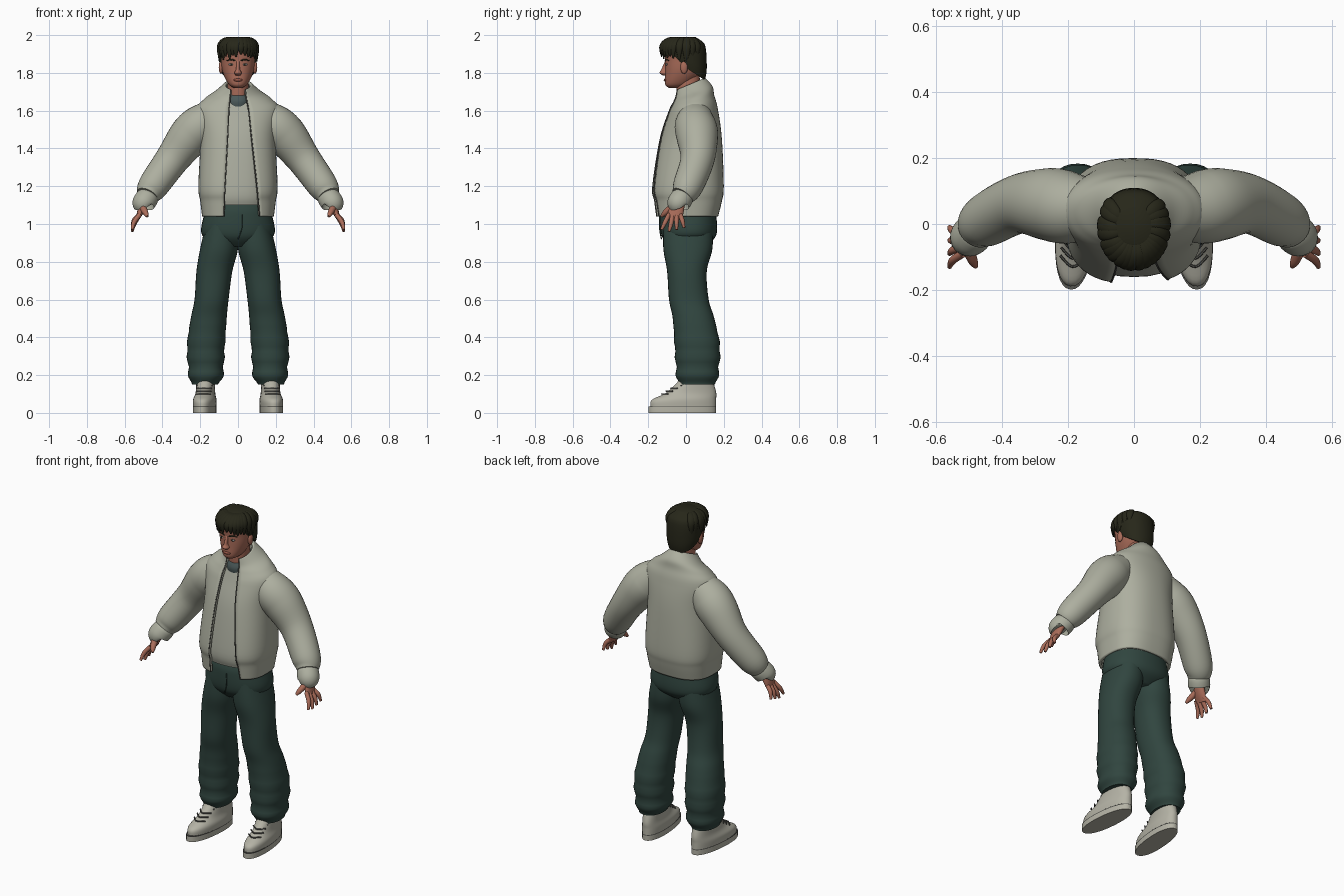
import bpy, bmesh, math, random
from mathutils import Vector, Matrix

if "Cube" in bpy.data.objects:
    bpy.data.objects.remove(bpy.data.objects["Cube"])
random.seed(4)
X, Y, Z = Matrix.Identity(3)


def material(name, *rgb):
    mat = bpy.data.materials.new(name)
    mat.use_nodes = True
    mat.diffuse_color = (*rgb, 1)
    shader = next(node for node in mat.node_tree.nodes if node.type == 'BSDF_PRINCIPLED')
    shader.inputs["Base Color"].default_value = (*rgb, 1)
    return mat


JACKET = material("jacket_cream", .42, .43, .35)
SHIRT = material("shirt_cream", .4, .41, .34)
PANTS = material("dark_green_cloth", .03, .06, .05)
SKIN = material("skin", .4, .15, .1)
HAIR = material("dark_hair", .02, .02, .01)
COLLAR = material("grey_collar", .07, .1, .1)
SHOE = material("shoe_cream", .46, .45, .38)
LIPS = material("lips", .3, .09, .06)
EYE = material("eye_white", .4, .4, .4)
TRIM = material("dark_trim", .09, .09, .08)


def finish(name, bm, mat):
    mesh = bpy.data.meshes.new(name)
    bm.to_mesh(mesh)
    bm.free()
    mesh.materials.append(mat)
    mesh.shade_smooth()
    mesh.set_sharp_from_angle(angle=math.radians(60))
    part = bpy.data.objects.new(name, mesh)
    bpy.context.collection.objects.link(part)
    return part


def smooth(keys, steps=6):
    """Pass a Catmull-Rom curve through a few key rows."""
    keys = [Vector(key) for key in keys]
    rows = []
    for i in range(len(keys) - 1):
        before, start, end = keys[max(i - 1, 0)], keys[i], keys[i + 1]
        after = keys[min(i + 2, len(keys) - 1)]
        for step in range(steps):
            t = step / steps
            cubic = (start - end) * 3 + after - before
            square = before * 2 - start * 5 + end * 4 - after
            rows.append(start + (end - before + (square + cubic * t) * t) * (t / 2))
    return rows + [keys[-1]]


def ring(centre, side, back, power=2.0, count=32, start=0, end=math.tau):
    """Superellipse that begins at the front; start and end leave an opening."""
    def bend(value):
        return math.copysign(abs(value) ** (2 / power), value)
    gaps = count - 1 if start else count
    angles = [start + (end - start) * i / gaps for i in range(count)]
    return [centre + side * bend(math.sin(a)) - back * bend(math.cos(a)) for a in angles]


def loft(name, rings, mat, closed=True):
    """Skin a list of point rings; a closed loft gets end caps."""
    bm = bmesh.new()
    loops = [[bm.verts.new(point) for point in points] for points in rings]
    count = len(loops[0])
    for low, high in zip(loops, loops[1:]):
        for j in range(count if closed else count - 1):
            k = (j + 1) % count
            bm.faces.new((low[j], low[k], high[k], high[j]))
    if closed:
        bm.faces.new(loops[0])
        bm.faces.new(loops[-1])
        bmesh.ops.recalc_face_normals(bm, faces=bm.faces)
    return finish(name, bm, mat)


def level_ring(row, tilt=0.0, fold=0.0, **shape):
    """Level section from a row of height, front, back, half width and centre x."""
    z, front, back, half, x = row
    depth = (back - front) / 2 + fold
    centre = Vector((x, (front + back) / 2, z))
    return ring(centre, X * (half + fold), Vector((0, depth, depth * tilt)), **shape)


def stack(name, keys, mat, power=2.2, tilt=lambda z: 0, fold=lambda z: 0):
    rows = smooth([(*key, 0) if len(key) == 4 else key for key in keys])
    rings = [level_ring(row, tilt(row[0]), fold(row[0]), power=power) for row in rows]
    return loft(name, rings, mat)


def tube(name, keys, mat, side=1, ref=Y, count=16):
    """Sections across a path of x, y, z, radius and an optional second radius."""
    rows = smooth(keys)
    points = [Vector((row[0] * side, row[1], row[2])) for row in rows]
    rings = []
    for i, row in enumerate(rows):
        along = (points[min(i + 1, len(points) - 1)] - points[max(i - 1, 0)]).normalized()
        across = (ref - along * ref.dot(along)).normalized()
        rings.append(ring(points[i], across * row[3], along.cross(across) * row[-1], count=count))
    return loft(name, rings, mat)


def blob(name, place, size, mat):
    bm = bmesh.new()
    bmesh.ops.create_uvsphere(bm, u_segments=16, v_segments=10, radius=1,
                              matrix=Matrix.LocRotScale(Vector(place), None, Vector(size)))
    return finish(name, bm, mat)


# Jacket body, open down the front, with zip edges
body = [(1.04, -.16, .17, .19), (1.12, -.17, .19, .2), (1.2, -.18, .2, .21),
        (1.45, -.14, .19, .2), (1.6, -.09, .17, .22), (1.66, -.07, .15, .18),
        (1.7, -.06, .14, .12), (1.74, -.06, .1, .07)]
collar_height = body[-1][0]
shell = []
for row in smooth([(*key, 0) for key in body]):
    z, half = row[0], row[3]
    below = collar_height - z

    def opening(x):
        return math.asin(x / half)

    shell.append(level_ring(row, tilt=max(0, (z - 1.6) * 3), power=2.0 + below, count=48,
                            start=opening(.04 + .08 * below) ** 1.0,
                            end=math.tau - opening(.04 + .02 * below)))
jacket = loft("jacket_body", shell, JACKET, closed=False)
wall = jacket.modifiers.new("Thickness", 'SOLIDIFY')
wall.thickness, wall.offset = .015, -1
for label, edge in (("left", 0), ("right", -1)):
    tube(label + "_zip_edge", [(*points[edge], .003) for points in shell[::6]], TRIM, ref=X, count=6)

# Shirt sits just inside the jacket
stack("shirt", [(z - .02, front + .02, back - .03, half - .03) for z, front, back, half in body[1:6]],
      SHIRT, power=2.4)
stack("shirt_neck_band", [(1.62, -.05, .1, .07), (1.67, -.06, .1, .07), (1.7, -.05, .09, .06)],
      COLLAR, tilt=lambda z: .3)

# Trouser seat and fly
stack("trouser_seat", [(.88, -.08, .1, .08), (.94, -.13, .16, .19), (1.05, -.14, .16, .18),
                       (1.1, -.13, .15, .17)], PANTS)
tube("fly_seam", [(.02, -.14, 1.05, .003), (.02, -.14, .98, .003), (0, -.13, .92, .003)],
     PANTS, ref=X, count=6)

trouser_leg = [(.15, -.04, .16, .1, .25), (.2, -.05, .17, .08, .26), (.35, -.06, .18, .07, .27),
               (.5, -.07, .15, .06, .25), (.6, -.09, .12, .05, .23), (.75, -.1, .11, .03, .22),
               (.87, -.12, .14, 0, .2), (1, -.12, .14, 0, .17)]
sole_edge = (-.2, .16, .06)

for label, side in (("left", 1), ("right", -1)):
    # Baggy trouser leg with folds gathered towards the ankle
    stack(label + "_trouser_leg",
          [(z, front, back, (outer - inner) / 2, side * (outer + inner) / 2)
           for z, front, back, inner, outer in trouser_leg],
          PANTS, fold=lambda z: .01 * math.sin(z * 70) * max(0, 1 - 2 * z))

    # Sleeve and puffed cuff
    tube(label + "_sleeve", [(.14, .05, 1.57, .09), (.2, .05, 1.52, .11), (.26, .06, 1.46, .11),
                             (.35, .06, 1.34, .09), (.45, .01, 1.2, .08), (.48, -.02, 1.15, .06)],
         JACKET, side, count=32)
    tube(label + "_cuff", [(.47, -.01, 1.16, .05), (.48, -.02, 1.14, .06), (.5, -.04, 1.11, .06),
                           (.5, -.04, 1.1, .05)], JACKET, side, count=32)

    # Hand with spread fingers
    tube(label + "_palm", [(.48, -.03, 1.15, .03, .02), (.51, -.05, 1.08, .04, .02),
                           (.53, -.06, 1.03, .04, .01)], SKIN, side)
    for i, finger in enumerate(("index", "middle", "ring", "little")):
        knuckle, tip = -.09 + .02 * i, -.13 + .04 * i
        height = .96 + .01 * abs(i - 1)
        tube(f"{label}_{finger}_finger", [
            (.52, knuckle, 1.05, .012), (.55, (knuckle + tip) / 2, height + .04, .012),
            (.56, tip, height, .007)], SKIN, side)
    tube(label + "_thumb", [(.51, -.06, 1.1, .02), (.49, -.11, 1.06, .015), (.48, -.13, 1.04, .007)],
         SKIN, side)

    # Shoe, turned slightly outward
    shoe = [
        stack(label + "_shoe_sole", [(0, *sole_edge), (.03, *sole_edge)], SHOE),
        stack(label + "_sole_line", [(.03, *sole_edge), (.035, *sole_edge)], TRIM),
        stack(label + "_shoe_upper", [(.035, -.19, .16, .06), (.07, -.18, .16, .06),
                                      (.11, -.1, .16, .05), (.18, -.03, .14, .05)], SHOE)]
    for i in range(4):
        y, z = -.13 + .025 * i, .1 + .015 * i
        lace = [(.04 * end, y + .03 * abs(end), z, .004) for end in (-1, 0, 1)]
        shoe.append(tube(f"{label}_lace_{i + 1}", lace, TRIM, ref=Z, count=6))
    for part in shoe:
        part.location.x = side * .175
        part.rotation_euler.z = side * .09

    # Ear, eye and brow
    blob(label + "_ear", (side * .09, -.01, 1.83), (.012, .02, .035), SKIN)
    blob(label + "_eye", (side * .035, -.102, 1.845), (.015, .006, .006), EYE)
    blob(label + "_iris", (side * .035, -.105, 1.845), (.006, .005, .006), HAIR)
    tube(label + "_brow", [(.015, -.11, 1.865, .003), (.035, -.105, 1.87, .005), (.06, -.09, 1.865, .002)],
         HAIR, side, count=6)

# Neck, head and face
stack("neck", [(1.6, -.04, .09, .06), (1.7, -.05, .08, .055), (1.8, -.05, .07, .055)], SKIN)
stack("head", [(1.72, -.09, -.03, .02), (1.74, -.11, .02, .05), (1.8, -.11, .08, .08),
               (1.86, -.11, .09, .09), (1.92, -.11, .09, .09), (1.97, -.06, .05, .05)], SKIN)
stack("nose", [(1.785, -.12, -.09, .01), (1.8, -.14, -.09, .02), (1.82, -.13, -.09, .01),
               (1.865, -.11, -.09, .01)], SKIN)
blob("lips", (0, -.108, 1.762), (.025, .01, .008), LIPS)

# Hair cap, low at the nape, and loose locks falling forward
stack("hair_cap", [(1.82, -.08, .1, .09), (1.87, -.11, .11, .1), (1.95, -.12, .1, .1),
                   (1.99, -.06, .05, .05)], HAIR, tilt=lambda z: min(0, 5 * (z - 1.95)))
lock_count = 22
for i in range(lock_count):
    angle = math.radians(250 * (i / (lock_count - 1) - .5)) + random.uniform(-.08, .08)
    end = 1.9 - .03 * abs(math.sin(angle)) + random.uniform(-.015, .015)
    swirl = random.uniform(.1, .4)
    lock = []
    for reach, z, radius in ((.3, 1.98, .01), (.7, 1.975, .02), (1, 1.94, .02), (1, end, .004)):
        turn = angle + swirl * (1 - reach)
        lock.append((.1 * reach * math.sin(turn), -.01 - .12 * reach * math.cos(turn), z,
                     radius, radius * .6))
    tube(f"hair_lock_{i + 1}", lock, HAIR, ref=Vector((math.cos(angle), math.sin(angle), 0)))
